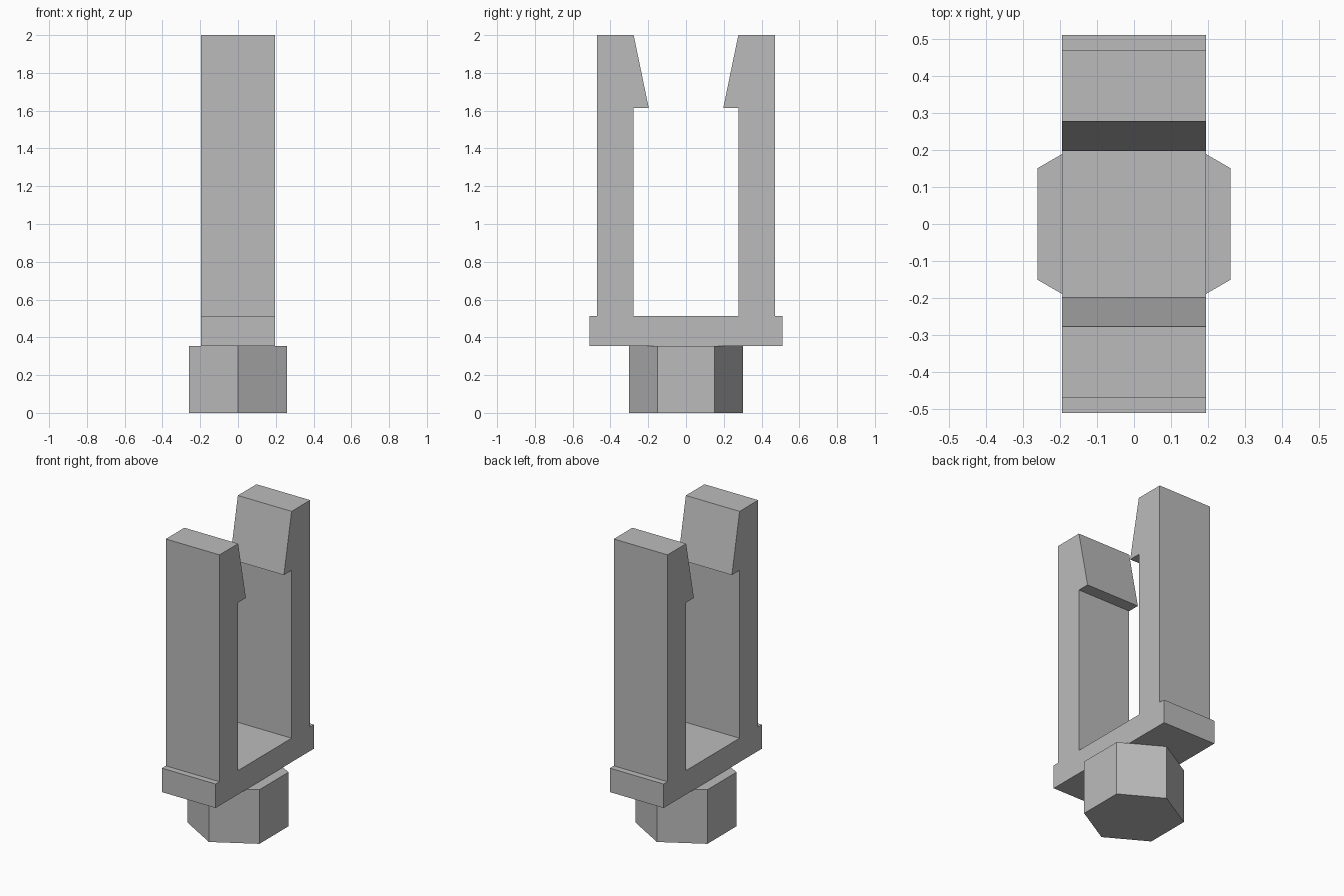
import bpy, bmesh, math

if "Cube" in bpy.data.objects:
    bpy.data.objects.remove(bpy.data.objects["Cube"], do_unlink=True)

grey = bpy.data.materials.new("light grey plastic")
grey.use_nodes = True
colour = (0.5, 0.5, 0.5, 1)
grey.diffuse_color = colour
grey.node_tree.nodes["Principled BSDF"].inputs["Base Color"].default_value = colour

HALF_WIDTH = 0.195


def add_object(name, bm):
    bmesh.ops.recalc_face_normals(bm, faces=bm.faces)
    mesh = bpy.data.meshes.new(name)
    bm.to_mesh(mesh)
    bm.free()
    mesh.materials.append(grey)
    obj = bpy.data.objects.new(name, mesh)
    bpy.context.collection.objects.link(obj)
    return obj


def extrude_up(bm, face, vec):
    result = bmesh.ops.extrude_face_region(bm, geom=[face])
    verts = [v for v in result["geom"] if isinstance(v, bmesh.types.BMVert)]
    bmesh.ops.translate(bm, verts=verts, vec=vec)


# Clip: one half of the side outline, mirrored into a fork with hooked tips
half = [(0.51, 0.355), (0.51, 0.512), (0.47, 0.512), (0.47, 2.0),
        (0.277, 2.0), (0.197, 1.613), (0.277, 1.613), (0.277, 0.512)]
outline = half + [(-y, z) for y, z in reversed(half)]
bm = bmesh.new()
face = bm.faces.new([bm.verts.new((-HALF_WIDTH, y, z)) for y, z in outline])
extrude_up(bm, face, (2 * HALF_WIDTH, 0, 0))
add_object("forked_clip", bm)

# Hexagonal stud under the clip, corners facing front and back
bm = bmesh.new()
ring = [math.radians(90 + 60 * i) for i in range(6)]
face = bm.faces.new([bm.verts.new((0.301 * math.cos(a), 0.301 * math.sin(a), 0))
                     for a in ring])
extrude_up(bm, face, (0, 0, 0.355))
add_object("hex_stud", bm)
